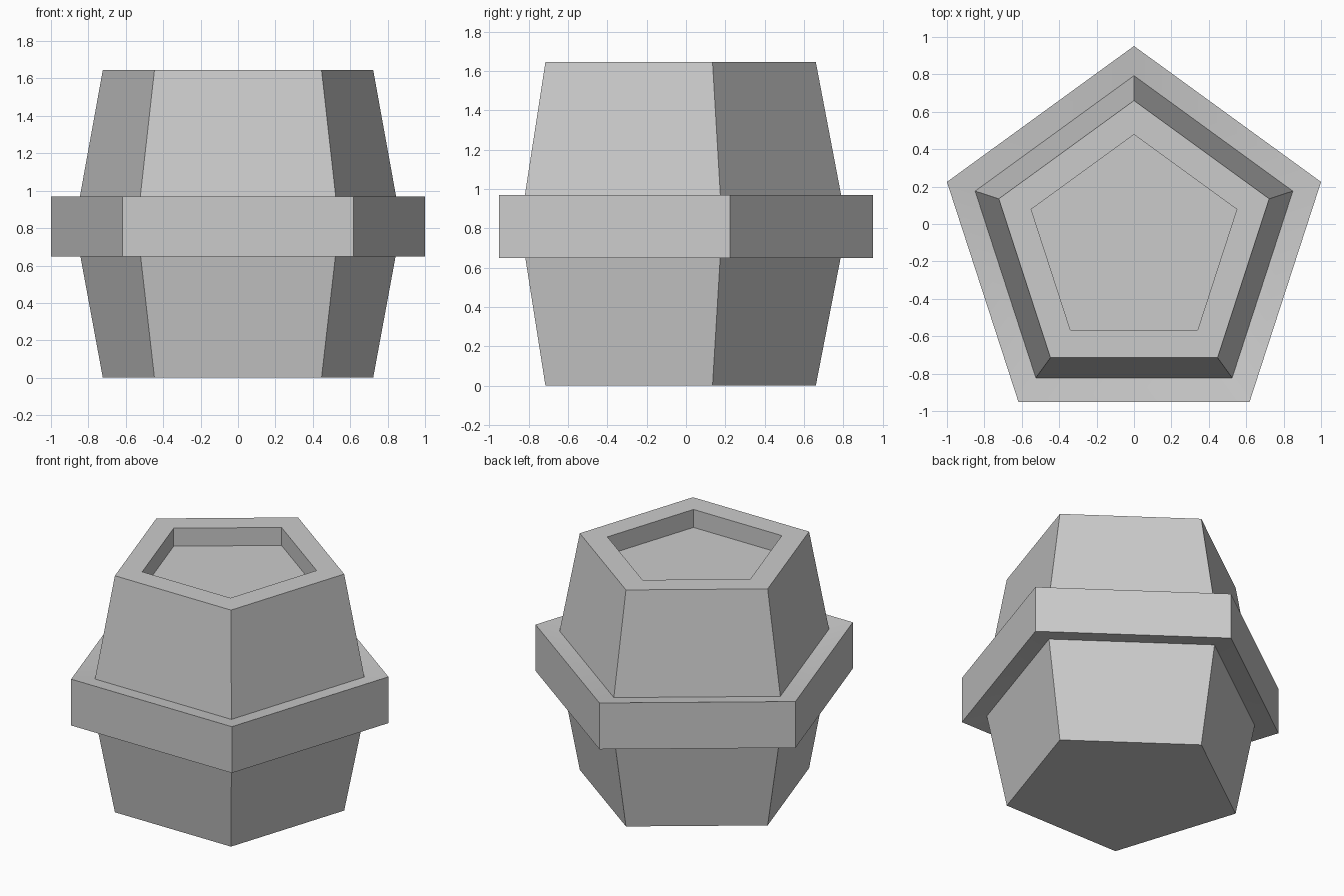
import bpy
import math

if "Cube" in bpy.data.objects:
    bpy.data.objects.remove(bpy.data.objects["Cube"], do_unlink=True)

grey = bpy.data.materials.new("plain grey")
grey.use_nodes = True
COLOUR = (0.6, 0.6, 0.6, 1)
grey.diffuse_color = COLOUR
grey.node_tree.nodes["Principled BSDF"].inputs["Base Color"].default_value = COLOUR

SIDES = 5
CENTRE_Y = -0.1


def pentagon_shell(name, profile, cap_start=False, cap_end=False):
    """Sweep a (radius, height) profile, listed upward on the outside, round five sides."""
    verts, faces = [], []
    for radius, z in profile:
        for i in range(SIDES):
            a = math.pi / 2 + math.tau * i / SIDES
            verts.append((radius * math.cos(a), CENTRE_Y + radius * math.sin(a), z))
    for k in range(len(profile) - 1):
        for i in range(SIDES):
            j = (i + 1) % SIDES
            low, high = k * SIDES, (k + 1) * SIDES
            faces.append((low + i, low + j, high + j, high + i))
    if cap_start:
        faces.append(tuple(reversed(range(SIDES))))
    if cap_end:
        faces.append(tuple(range(len(verts) - SIDES, len(verts))))
    mesh = bpy.data.meshes.new(name)
    mesh.from_pydata(verts, [], faces)
    mesh.materials.append(grey)
    obj = bpy.data.objects.new(name, mesh)
    bpy.context.collection.objects.link(obj)
    return obj


# Lower body: closed base flaring up to the band
lower = (0.89, 0.67)
upper = (0.893, 0.947)
pentagon_shell("lower_body", [(0.76, 0), lower], cap_start=True)

# Band: projecting collar whose rims dip slightly toward the body
band = pentagon_shell("middle_band", [lower, (1.0515, 0.648), (1.0515, 0.97), upper])

# Upper body: tapering wall, flat rim and a sunken top panel
pentagon_shell("upper_body", [upper, (0.76, 1.645), (0.578, 1.645), (0.578, 1.52)],
               cap_end=True)

# Soft transitions along the shallow rim corners only
bpy.ops.object.select_all(action="DESELECT")
band.select_set(True)
bpy.context.view_layer.objects.active = band
bpy.ops.object.shade_smooth_by_angle(angle=math.radians(30))
